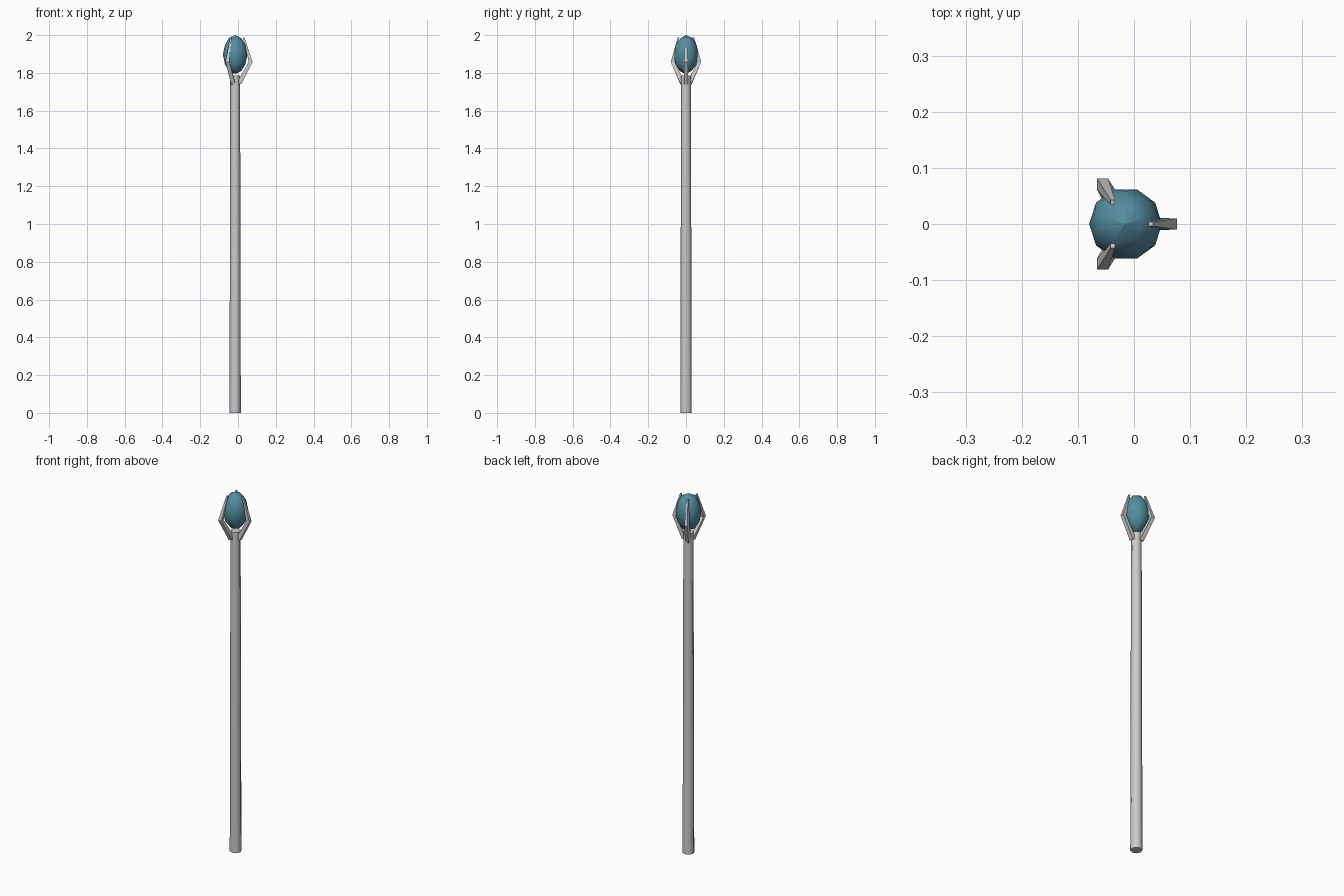
import bpy, bmesh
from math import radians, cos, sin
from mathutils import Matrix, Vector

if "Cube" in bpy.data.objects:
    bpy.data.objects.remove(bpy.data.objects["Cube"])

CX = -0.015  # axis of the staff


def add_object(name, bm, smooth_angle=None):
    bmesh.ops.recalc_face_normals(bm, faces=bm.faces)
    mesh = bpy.data.meshes.new(name)
    bm.to_mesh(mesh)
    bm.free()
    ob = bpy.data.objects.new(name, mesh)
    bpy.context.collection.objects.link(ob)
    if smooth_angle:
        bpy.ops.object.select_all(action='DESELECT')
        ob.select_set(True)
        bpy.context.view_layer.objects.active = ob
        bpy.ops.object.shade_smooth_by_angle(angle=radians(smooth_angle))
    return ob


# Tapered shaft
bm = bmesh.new()
bmesh.ops.create_cone(bm, cap_ends=True, segments=8, radius1=0.030, radius2=0.026,
                      depth=1.785, matrix=Matrix.Translation((CX, 0, 0.8925)))
add_object("shaft", bm, 50)

# Faceted, stretched gem
bm = bmesh.new()
bmesh.ops.create_icosphere(bm, subdivisions=2, radius=1.0)
bmesh.ops.transform(bm, verts=bm.verts, matrix=Matrix.Translation((CX, 0, 1.897))
                    @ Matrix.Diagonal((0.065, 0.065, 0.103, 1))
                    @ Matrix.Rotation(radians(18), 4, 'Z'))
gem = add_object("gem", bm, 32)
mat = bpy.data.materials.new("teal")
mat.diffuse_color = (0.09, 0.27, 0.36, 1)
mat.use_nodes = True
mat.node_tree.nodes["Principled BSDF"].inputs["Base Color"].default_value = mat.diffuse_color
gem.data.materials.append(mat)

# Three bent claws: (radius, height, half width, end tilt) per section
SECTIONS = [(0.021, 1.745, 0.011, -0.5), (0.082, 1.858, 0.010, 0.0), (0.045, 1.987, 0.004, 0.3)]


def claw(name, angle):
    d = Vector((cos(angle), sin(angle), 0))
    bm = bmesh.new()
    rings = []
    for r, z, h, tilt in SECTIONS:
        ring = []
        for sx, sy in ((-1, -1), (1, -1), (1, 1), (-1, 1)):
            off = Vector((sx * h, sy * h, 0))
            ring.append(bm.verts.new(Vector((CX, 0, z + tilt * off.dot(d))) + d * r + off))
        rings.append(ring)
    for a, b in zip(rings, rings[1:]):
        for i in range(4):
            j = (i + 1) % 4
            bm.faces.new((a[i], a[j], b[j], b[i]))
    bm.faces.new(rings[0])
    bm.faces.new(rings[-1])
    add_object(name, bm)


for i in range(3):
    claw(f"claw_{i + 1}", radians(120 * i))
